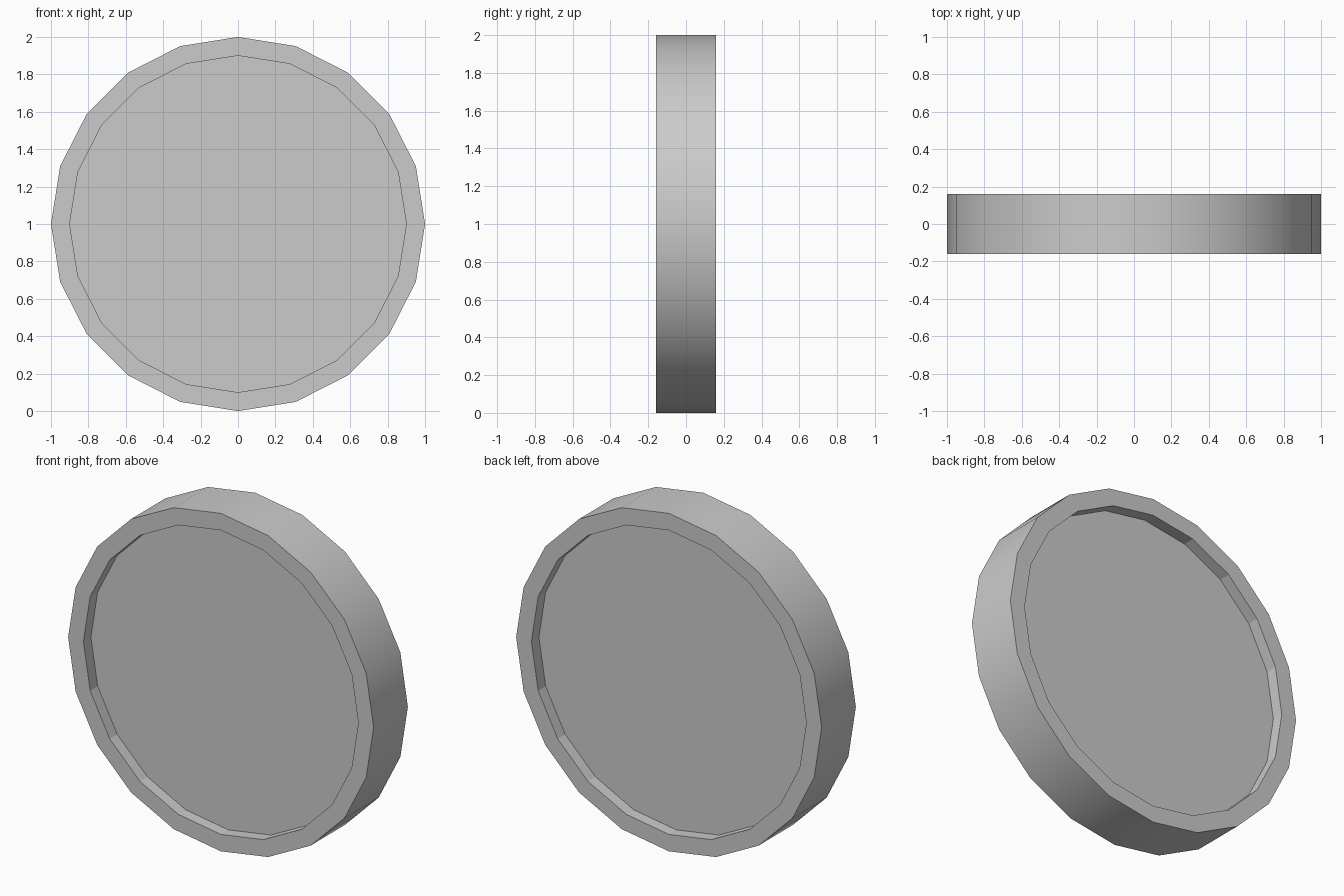
import bpy, bmesh, math

if "Cube" in bpy.data.objects:
    bpy.data.objects.remove(bpy.data.objects["Cube"])

SIDES = 20
HALF = 0.16      # half thickness
DEPTH = 0.07     # recess depth on each face
INNER = 0.9      # recess radius

bm = bmesh.new()


def ring(radius, y):
    return [bm.verts.new((radius * math.cos(2 * math.pi * i / SIDES), y,
                          1 + radius * math.sin(2 * math.pi * i / SIDES)))
            for i in range(SIDES)]


def bridge(a, b, smooth=False):
    for i in range(SIDES):
        j = (i + 1) % SIDES
        bm.faces.new((a[i], a[j], b[j], b[i])).smooth = smooth


# Profile: front floor, front recess lip, outer rim, back recess lip, back floor
rings = [ring(r, y) for r, y in (
    (INNER, -HALF + DEPTH), (INNER, -HALF), (1, -HALF),
    (1, HALF), (INNER, HALF), (INNER, HALF - DEPTH))]
for k in range(5):
    bridge(rings[k], rings[k + 1], smooth=(k == 2))

# Recessed panels
bm.faces.new(rings[0])
bm.faces.new(rings[-1])
bmesh.ops.recalc_face_normals(bm, faces=bm.faces[:])

# Keep every corner sharp, only the outer band is smooth
for e in bm.edges:
    e.smooth = e.calc_face_angle() < math.radians(30)

mesh = bpy.data.meshes.new("recessed_disc")
bm.to_mesh(mesh)
bm.free()
disc = bpy.data.objects.new("recessed_disc", mesh)
bpy.context.collection.objects.link(disc)
